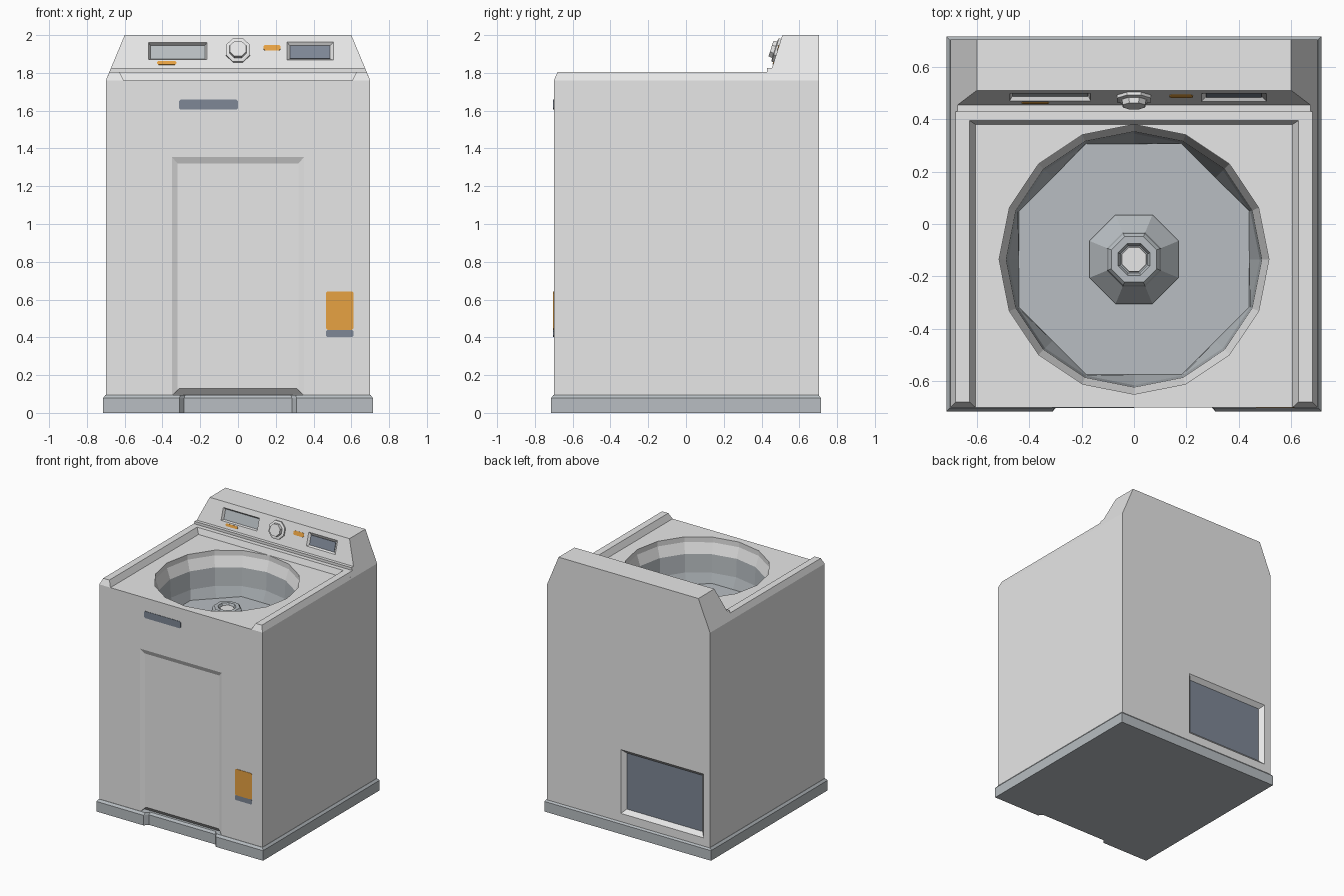
import bpy, bmesh, math
from mathutils import Vector

if "Cube" in bpy.data.objects:
    bpy.data.objects.remove(bpy.data.objects["Cube"])


def material(name, rgb):
    m = bpy.data.materials.new(name)
    m.diffuse_color = (*rgb, 1)
    m.use_nodes = True
    m.node_tree.nodes["Principled BSDF"].inputs["Base Color"].default_value = m.diffuse_color
    return m


WHITE = material("white enamel", (0.8, 0.8, 0.8))
STEEL = material("steel grey", (0.48, 0.515, 0.54))
SLATE = material("slate", (0.21, 0.245, 0.305))
ORANGE = material("orange", (0.8, 0.36, 0.055))


def loft(name, rings, mat=None):
    """Closed solid through a list of equal-length point rings."""
    bm = bmesh.new()
    vs = [[bm.verts.new(p) for p in r] for r in rings]
    n = len(rings[0])
    for a, b in zip(vs, vs[1:]):
        for i in range(n):
            j = (i + 1) % n
            bm.faces.new((a[i], a[j], b[j], b[i]))
    bm.faces.new(vs[0])
    bm.faces.new(vs[-1])
    bmesh.ops.recalc_face_normals(bm, faces=bm.faces)
    me = bpy.data.meshes.new(name)
    bm.to_mesh(me)
    bm.free()
    ob = bpy.data.objects.new(name, me)
    bpy.context.collection.objects.link(ob)
    if mat:
        me.materials.append(mat)
    return ob


def cut(ob, cutters):
    """Boolean away the cutters, bake the result and delete the cutters."""
    for c in cutters:
        c.hide_render = True
        m = ob.modifiers.new("cut", 'BOOLEAN')
        m.operation, m.solver, m.object = 'DIFFERENCE', 'EXACT', c
    bpy.context.view_layer.update()
    dg = bpy.context.evaluated_depsgraph_get()
    me = bpy.data.meshes.new_from_object(ob.evaluated_get(dg))
    ob.modifiers.clear()
    ob.data = me
    for c in cutters:
        bpy.data.objects.remove(c)
    me.materials.clear()
    for m in (WHITE, STEEL, SLATE):
        me.materials.append(m)
    for p in me.polygons:
        p.material_index = 0


def rect(place, x0, x1, z0, z1, off, ch=0.0):
    """Rectangle ring on a surface, optionally with chamfered corners."""
    if not ch:
        pts = [(x0, z0), (x1, z0), (x1, z1), (x0, z1)]
    else:
        pts = [(x0 + ch, z0), (x1 - ch, z0), (x1, z0 + ch), (x1, z1 - ch),
               (x1 - ch, z1), (x0 + ch, z1), (x0, z1 - ch), (x0, z0 + ch)]
    return [place(x, z, off) for x, z in pts]


def front(x, z, off):
    return Vector((x, -0.70 - off, z))


def back(x, z, off):
    return Vector((x, 0.705 + off, z))


SLOPE = 0.055 / 0.175
NORMAL = Vector((0, -1, SLOPE)).normalized()


def panel(x, z, off):
    return Vector((x, 0.455 + (z - 1.825) * SLOPE, z)) + NORMAL * off


def plate(name, place, x0, x1, z0, z1, mat, ch=0.008, base=0.0):
    return loft(name, [rect(place, x0, x1, z0, z1, base - 0.003, ch),
                       rect(place, x0, x1, z0, z1, base + 0.003, ch)], mat)


TUB = Vector((0, -0.135, 0))


def ring(n, r, z, turn=0.0):
    return [TUB + Vector((r * math.cos(2 * math.pi * i / n + turn),
                          r * math.sin(2 * math.pi * i / n + turn), z)) for i in range(n)]


# Cabinet with tub well, front recess, toe space and rear access recess
cabinet = loft("cabinet", [
    [(-0.70, -0.70, z), (0.70, -0.70, z), (0.70, 0.705, z), (-0.70, 0.705, z)]
    for z in (0.09, 1.76)], WHITE)
floor = [TUB + Vector((r * math.cos(a), r * math.sin(a), 1.42)) for r, a in
         [((0.476 if i % 2 else 0.44), i * math.pi / 8) for i in range(16)]]
well = loft("well_cutter", [ring(16, 0.515, 1.80), ring(16, 0.515, 1.72),
                            ring(16, 0.488, 1.64), ring(16, 0.48, 1.50), floor])
recess = loft("recess_cutter", [rect(front, -0.38, 0.38, 0.05, 1.39, 0.015),
                                rect(front, -0.32, 0.32, 0.05, 1.32, -0.015)])
toe = loft("toe_cutter", [
    [(-w, -0.72, z), (w, -0.72, z), (w, y, z), (-w, y, z)]
    for w, y, z in ((0.37, -0.63, 0.07), (0.31, -0.685, 0.13))])
access = loft("access_cutter", [rect(back, -0.675, 0.095, 0.125, 0.68, 0.03),
                                rect(back, -0.615, 0.035, 0.185, 0.62, -0.03)])
cut(cabinet, [well, recess, toe, access])
for p in cabinet.data.polygons:
    c = p.center
    if (c - TUB).to_2d().length < 0.5 and 1.35 < c.z < 1.62:
        p.material_index = 1
    elif 0.6 < c.y < 0.69 and p.normal.y > 0.9:
        p.material_index = 2

# Plinth with a notch at the front
outline = [(-0.715, -0.715), (-0.31, -0.715), (-0.285, -0.685), (0.285, -0.685),
           (0.31, -0.715), (0.715, -0.715), (0.715, 0.715), (-0.715, 0.715)]
loft("plinth", [[(x * s, y * s, z) for x, y in outline]
                for s, z in ((1, 0), (1, 0.078), (0.982, 0.095))], STEEL)

# Side rails beside the deck
for side, name in ((-1, "left_rail"), (1, "right_rail")):
    prof = [(0.605, 1.76), (0.70, 1.76), (0.681, 1.805), (0.628, 1.805)]
    loft(name, [[(side * x, -0.70 + (z - 1.76) * 0.45, z) for x, z in prof],
                [(side * x, 0.40, z) for x, z in prof]], WHITE)

# Control console, sides leaning inwards
prof = [(0.38, 1.76), (0.395, 1.805), (0.43, 1.805), (0.43, 1.825),
        (0.455, 1.825), (0.51, 2.0), (0.705, 2.0), (0.705, 1.76)]
console = loft("console", [[(s * (0.70 - (z - 1.76) / 2.4), y, z) for y, z in prof]
                           for s in (-1, 1)], WHITE)
cut(console, [
    loft("screen_cutter", [rect(panel, -0.477, -0.163, 1.868, 1.962, 0.005),
                           rect(panel, -0.463, -0.175, 1.879, 1.951, -0.02)]),
    loft("button_cutter", [rect(panel, 0.253, 0.513, 1.864, 1.97, 0.005),
                           rect(panel, 0.275, 0.487, 1.879, 1.947, -0.015)])])
plate("left_screen", panel, -0.463, -0.175, 1.879, 1.951, STEEL, 0, -0.019)
plate("right_screen", panel, 0.275, 0.487, 1.879, 1.947, SLATE, 0, -0.014)
plate("left_light", panel, -0.43, -0.325, 1.843, 1.862, ORANGE)
plate("right_light", panel, 0.135, 0.225, 1.918, 1.948, ORANGE)

# Octagonal control knob
UP = Vector((0, -NORMAL.z * -1, -NORMAL.y)).normalized()
loft("knob", [[panel(0, 1.918, off) + Vector((1, 0, 0)) * r * math.cos(a) + UP * r * math.sin(a)
               for a in [math.pi / 8 + k * math.pi / 4 for k in range(8)]]
              for r, off in ((0.07, -0.002), (0.07, 0.012), (0.058, 0.015),
                             (0.05, 0.015), (0.046, 0.036))], WHITE)

# Agitator in the tub
T = math.pi / 8
loft("agitator", [ring(8, r, z, T) for r, z in
                  ((0.184, 1.415), (0.184, 1.43), (0.112, 1.51), (0.106, 1.545),
                   (0.094, 1.56), (0.066, 1.56), (0.056, 1.54))], STEEL)
loft("agitator_cap", [ring(8, r, z, T) for r, z in ((0.052, 1.535), (0.05, 1.548))], WHITE)

# Front badge and energy sticker
plate("front_badge", front, -0.313, 0.0, 1.605, 1.658, SLATE)
plate("sticker_top", front, 0.465, 0.612, 0.44, 0.643, ORANGE)
plate("sticker_bottom", front, 0.465, 0.612, 0.402, 0.44, SLATE)
